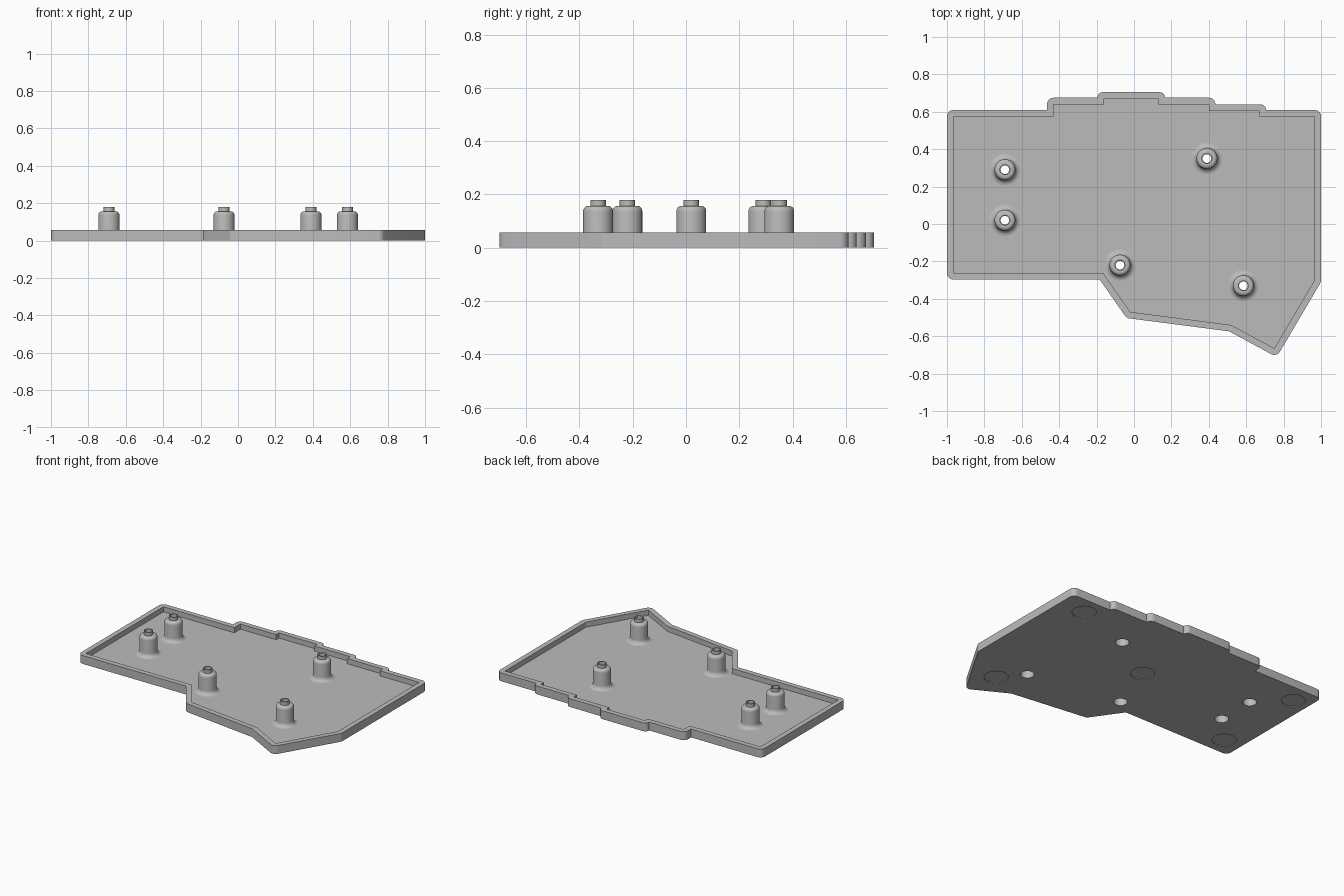
import bpy, bmesh, math
from mathutils import Vector

if "Cube" in bpy.data.objects:
    bpy.data.objects.remove(bpy.data.objects["Cube"])

WALL, RIM, FLOOR, BORE, SIDES = 0.035, 0.057, 0.022, 0.043, 48

grey = bpy.data.materials.new("plain grey")
grey.use_nodes = True
grey.diffuse_color = (0.5, 0.5, 0.5, 1)
grey.node_tree.nodes["Principled BSDF"].inputs["Base Color"].default_value = (0.5, 0.5, 0.5, 1)

# Cavity outline, clockwise from the front right corner
cavity = [Vector(p) for p in (
    (-.965, -.262), (-.965, .575), (-.43, .575), (-.43, .64), (-.16, .64), (-.16, .67),
    (.13, .67), (.13, .64), (.4, .64), (.4, .605), (.67, .605), (.67, .575), (.965, .575),
    (.965, -.3), (.75, -.665), (.52, -.54), (-.02, -.47), (-.165, -.262))]
posts = [(-.69, .29), (-.69, .02), (.39, .35), (-.075, -.22), (.585, -.33)]
feet = [(.81, .486), (.71, -.48), (.045, .137), (-.885, .48), (-.87, -.17)]


def corners(pts):
    """Each point with the unit directions into and out of it."""
    for i, p in enumerate(pts):
        a, b = pts[i - 1], pts[(i + 1) % len(pts)]
        yield p, (p - a).normalized(), (b - p).normalized(), min((p - a).length, (b - p).length)


def offset(pts, d):
    out = []
    for p, u, v, _ in corners(pts):
        n, m = Vector((-u.y, u.x)), Vector((-v.y, v.x))
        out.append(p + (n + m) * d / (1 + n.dot(m)))
    return out


def round_outer(pts, r, steps=8):
    """Fillet the convex corners of a clockwise outline."""
    out = []
    for p, u, v, shortest in corners(pts):
        turn = u.x * v.y - u.y * v.x
        if turn > 0:
            out.append(p)
            continue
        angle = u.angle(v)
        t = min(r * math.tan(angle / 2), shortest * 0.95)
        rad = t / math.tan(angle / 2)
        start, n = p - u * t, Vector((u.y, -u.x))
        for k in range(steps + 1):
            a = angle * k / steps
            out.append(start + u * rad * math.sin(a) + n * rad * (1 - math.cos(a)))
    return out


def finish(name, bm):
    bmesh.ops.recalc_face_normals(bm, faces=bm.faces)
    mesh = bpy.data.meshes.new(name)
    bm.to_mesh(mesh)
    bm.free()
    mesh.materials.append(grey)
    ob = bpy.data.objects.new(name, mesh)
    bpy.context.collection.objects.link(ob)
    return ob


def prism(bm, pts, z0, z1):
    face = bm.faces.new([bm.verts.new((p[0], p[1], z0)) for p in pts])
    top = bmesh.ops.extrude_face_region(bm, geom=[face], use_keep_orig=True)["geom"]
    for v in top:
        if isinstance(v, bmesh.types.BMVert):
            v.co.z = z1


def circle(c, r):
    return [(c[0] + r * math.cos(math.tau * k / SIDES), c[1] + r * math.sin(math.tau * k / SIDES))
            for k in range(SIDES)]


def smooth(ob):
    bpy.ops.object.select_all(action='DESELECT')
    ob.select_set(True)
    bpy.context.view_layer.objects.active = ob
    bpy.ops.object.shade_smooth_by_angle(angle=math.radians(30))


# Tray body
bm = bmesh.new()
prism(bm, round_outer(offset(cavity, WALL), WALL), 0, RIM)
tray = finish("tray", bm)

# Cutters for the cavity, screw bores and shallow foot recesses
cavity_cutter = bmesh.new()
prism(cavity_cutter, cavity, FLOOR, 0.2)
hole_cutter = bmesh.new()
for c in posts:
    prism(hole_cutter, circle(c, BORE), -0.05, 0.1)
for c in feet:
    prism(hole_cutter, circle(c, 0.075), -0.05, 0.005)

cutters = [finish("cavity_cutter", cavity_cutter), finish("hole_cutter", hole_cutter)]
bpy.context.view_layer.objects.active = tray
for cutter in cutters:
    mod = tray.modifiers.new(cutter.name, 'BOOLEAN')
    mod.object, mod.operation, mod.solver = cutter, 'DIFFERENCE', 'EXACT'
    bpy.ops.object.modifier_apply(modifier=mod.name)
for cutter in cutters:
    bpy.data.objects.remove(cutter)
smooth(tray)


# Hollow standoffs: base fillet, rounded shoulder, locating pin and stepped bore
def arc(cx, cz, r, a0, a1, n=6):
    angles = [math.radians(a0 + (a1 - a0) * k / n) for k in range(n + 1)]
    return [(cx + r * math.cos(a), cz + r * math.sin(a)) for a in angles]


FILLET, POST, SHOULDER, TOP = 0.028, 0.056, 0.02, 0.157
profile = (arc(POST + FILLET, FLOOR + FILLET, FILLET, 270, 180)
           + arc(POST - SHOULDER, TOP - SHOULDER, SHOULDER, 0, 90)
           + [(.029, TOP), (.029, .18), (.023, .18), (.023, .13), (BORE, .13), (BORE, FLOOR)])

for i, (x, y) in enumerate(posts, 1):
    bm = bmesh.new()
    verts = [bm.verts.new((r, 0, z)) for r, z in profile]
    edges = [bm.edges.new(pair) for pair in zip(verts, verts[1:])]
    bmesh.ops.spin(bm, geom=verts + edges, axis=(0, 0, 1), cent=(0, 0, 0),
                   angle=math.tau, steps=SIDES, use_merge=True)
    bmesh.ops.remove_doubles(bm, verts=bm.verts, dist=1e-5)
    post = finish(f"standoff_{i}", bm)
    post.location = (x, y, 0)
    smooth(post)
